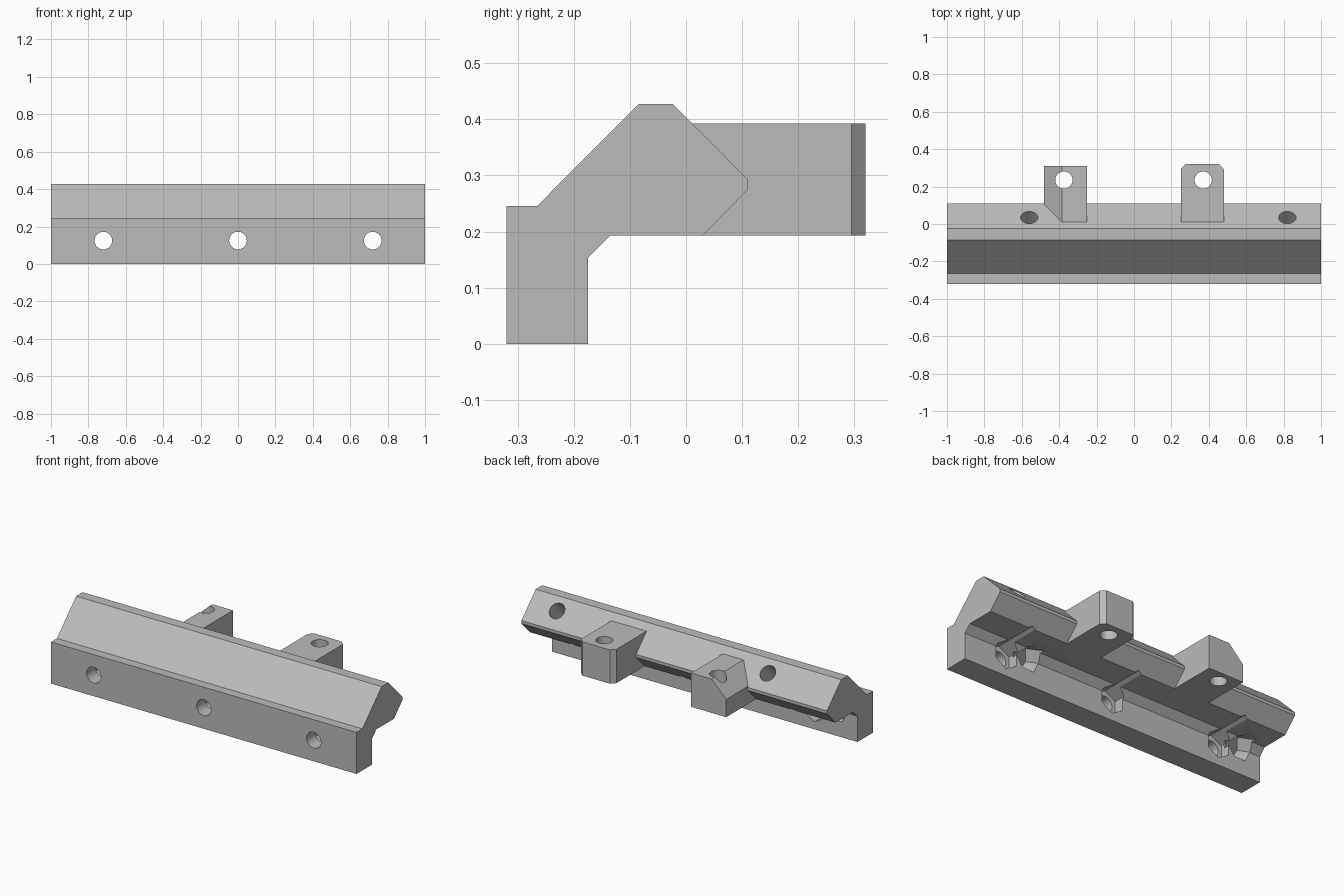
import bpy, bmesh
from mathutils import Vector, Matrix

cube = bpy.data.objects.get("Cube")
if cube:
    bpy.data.objects.remove(cube, do_unlink=True)

COLOR = (0.5, 0.5, 0.5, 1.0)
grey = bpy.data.materials.new("plain_grey")
grey.use_nodes = True
grey.diffuse_color = COLOR
grey.node_tree.nodes["Principled BSDF"].inputs["Base Color"].default_value = COLOR


def add_object(name, bm):
    bmesh.ops.recalc_face_normals(bm, faces=bm.faces)
    mesh = bpy.data.meshes.new(name)
    bm.to_mesh(mesh)
    bm.free()
    mesh.materials.append(grey)
    obj = bpy.data.objects.new(name, mesh)
    bpy.context.collection.objects.link(obj)
    return obj


def extrude(name, points, place, start, end):
    """Prism from a 2D outline; place(u, v, t) gives the 3D point."""
    bm = bmesh.new()
    a, b = [[bm.verts.new(place(u, v, t)) for u, v in points] for t in (start, end)]
    bm.faces.new(a)
    bm.faces.new(b)
    n = len(points)
    for i in range(n):
        j = (i + 1) % n
        bm.faces.new((a[i], a[j], b[j], b[i]))
    return add_object(name, bm)


def cut(target, centre, axis, before, after, radius, sides=40):
    """Drill a round or hexagonal prism along an axis through centre."""
    axis = Vector(axis).normalized()
    middle = Vector(centre) + axis * (after - before) / 2
    turn = Vector((0, 0, 1)).rotation_difference(axis).to_matrix().to_4x4()
    bm = bmesh.new()
    bmesh.ops.create_cone(bm, cap_ends=True, segments=sides, radius1=radius,
                          radius2=radius, depth=before + after,
                          matrix=Matrix.Translation(middle) @ turn)
    cutter = add_object("cutter", bm)
    cutter.hide_render = True
    mod = target.modifiers.new("bore", "BOOLEAN")
    mod.operation = "DIFFERENCE"
    mod.solver = "EXACT"
    mod.object = cutter
    bpy.context.view_layer.objects.active = target
    bpy.ops.object.modifier_apply(modifier=mod.name)
    bpy.data.objects.remove(cutter, do_unlink=True)


# Rail: angled bracket section run along x
section = [(-.32, 0), (-.175, 0), (-.175, .153), (-.135, .193), (.03, .193),
           (.11, .275), (.11, .293), (-.023, .427), (-.085, .427),
           (-.265, .246), (-.32, .246)]
rail = extrude("angled_rail", section, lambda u, v, t: (t, u, v), -1, 1)

# Horizontal screw bores with hexagonal nut pockets behind the front wall
for x in (-.72, 0, .72):
    cut(rail, (x, -.235, .125), (0, 1, 0), 0, .45, .08, 6)
    cut(rail, (x, -.28, .125), (0, 1, 0), .1, .1, .047)

# Round sockets square to the rear slope
for x in (-.56, .82):
    cut(rail, (x, .035, .369), (0, 1, 1), .15, .05, .046)

# Slanted hexagonal nut pockets in the inner corner
for x in (-.86, .575):
    cut(rail, (x, -.165, .155), (-.35, .8, -.35), .06, .12, .07, 6)

# Rear lug with clipped vertical corners
outline = [(.25, .012), (.48, .012), (.48, .295), (.455, .32), (.275, .32), (.25, .295)]
clipped_lug = extrude("clipped_lug", outline, lambda u, v, t: (u, v, t), .193, .393)

# Rear lug with one sloping upper side
outline = [(-.48, .193), (-.25, .193), (-.25, .393), (-.385, .393), (-.48, .298)]
sloped_lug = extrude("sloped_lug", outline, lambda u, v, t: (u, t, v), .012, .31)

# Tuck the lugs into the rail and drill them vertically
for lug, x in ((clipped_lug, .37), (sloped_lug, -.375)):
    for vert in lug.data.vertices:
        if vert.co.y < .02 and vert.co.z < .2:
            vert.co.y = .03
    cut(lug, (x, .235, .3), (0, 0, 1), .2, .2, .046)

# Smooth bores, crisp edges
bpy.ops.object.select_all(action="DESELECT")
for obj in (rail, clipped_lug, sloped_lug):
    obj.select_set(True)
bpy.context.view_layer.objects.active = rail
bpy.ops.object.shade_smooth_by_angle(angle=.5)
